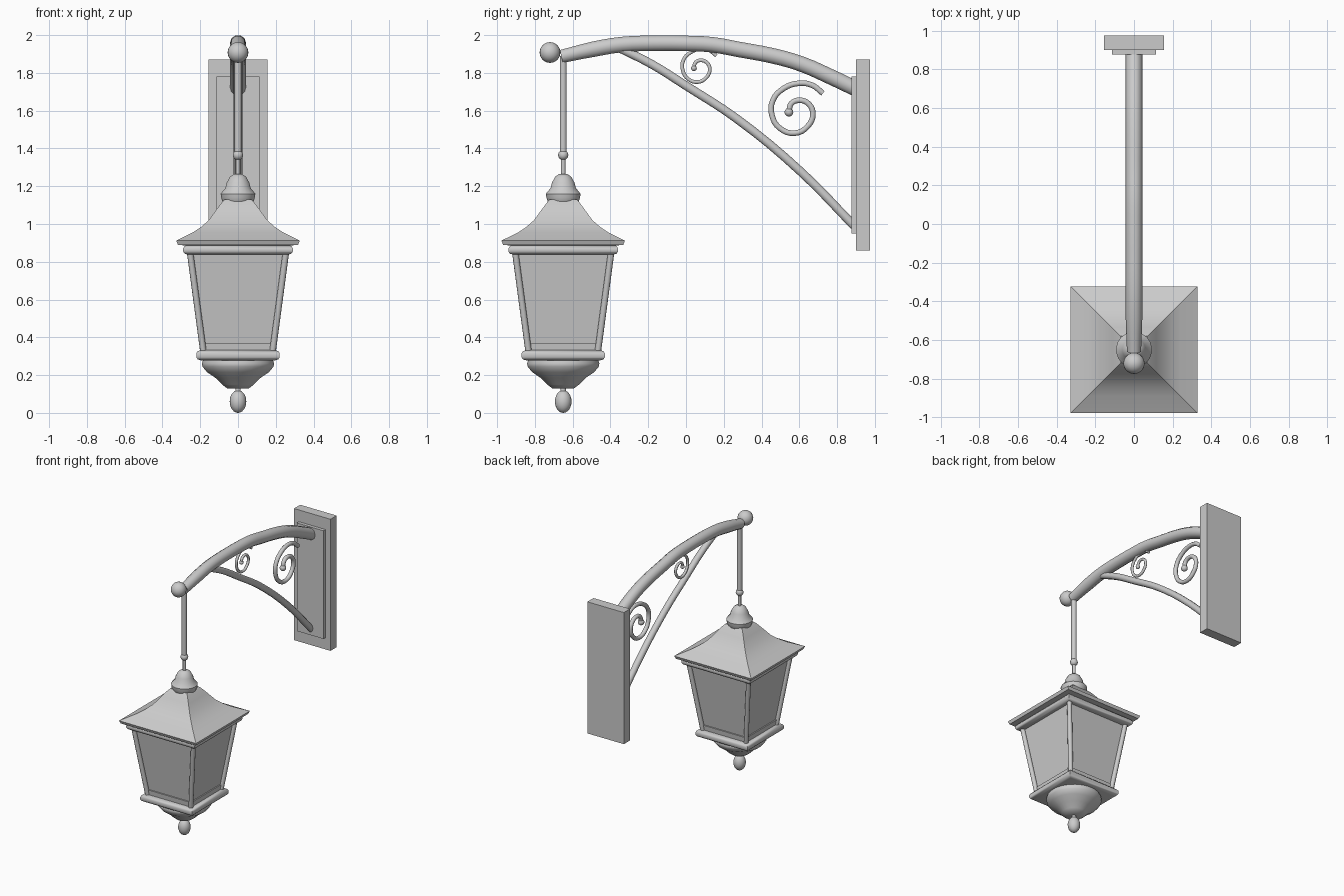
import bpy, math
from mathutils import Vector

if "Cube" in bpy.data.objects:
    bpy.data.objects.remove(bpy.data.objects["Cube"])

LY = -0.65  # lantern axis in y


def finish(ob, angle=35):
    bpy.ops.object.select_all(action='DESELECT')
    ob.select_set(True)
    bpy.context.view_layer.objects.active = ob
    if ob.type == 'CURVE':
        bpy.ops.object.convert(target='MESH')
        ob = bpy.context.object
    bpy.ops.object.shade_smooth_by_angle(angle=math.radians(angle))
    return ob


def box(name, hx, y0, y1, z0, z1):
    bpy.ops.mesh.primitive_cube_add(size=1, location=(0, (y0 + y1) / 2, (z0 + z1) / 2))
    ob = bpy.context.object
    ob.name = name
    ob.scale = (2 * hx, y1 - y0, z1 - z0)
    bpy.ops.object.transform_apply(location=False, rotation=False, scale=True)


def loft(name, profile, n, angle=35):
    """Stack rings of (half width, z) about the lantern axis; n=4 gives square rings."""
    k = math.sqrt(2) if n == 4 else 1
    verts, faces = [], []
    for r, z in profile:
        for i in range(n):
            a = 2 * math.pi * (i + 0.5) / n
            verts.append((r * k * math.cos(a), LY + r * k * math.sin(a), z))
    for j in range(len(profile) - 1):
        for i in range(n):
            i2 = (i + 1) % n
            faces.append((j * n + i, j * n + i2, (j + 1) * n + i2, (j + 1) * n + i))
    faces.append(tuple(reversed(range(n))))
    faces.append(tuple(range((len(profile) - 1) * n, len(profile) * n)))
    me = bpy.data.meshes.new(name)
    me.from_pydata(verts, [], faces)
    ob = bpy.data.objects.new(name, me)
    bpy.context.collection.objects.link(ob)
    return finish(ob, angle)


def tube(name, pts, r, taper=1.0, res=4):
    """Round bar through 3D points; taper scales the radius of the first point."""
    cu = bpy.data.curves.new(name, 'CURVE')
    cu.dimensions = '3D'
    cu.bevel_depth, cu.bevel_resolution = r, 3
    cu.resolution_u, cu.use_fill_caps = res, True
    sp = cu.splines.new('BEZIER')
    sp.bezier_points.add(len(pts) - 1)
    for p, co in zip(sp.bezier_points, pts):
        p.co = co
        p.handle_left_type = p.handle_right_type = 'AUTO'
    sp.bezier_points[0].radius = taper
    ob = bpy.data.objects.new(name, cu)
    bpy.context.collection.objects.link(ob)
    return finish(ob, 40)


def ball(name, y, z, r, rz=None):
    bpy.ops.mesh.primitive_uv_sphere_add(segments=20, ring_count=12, radius=r, location=(0, y, z))
    ob = bpy.context.object
    ob.name = name
    ob.scale.z = (rz or r) / r
    finish(ob, 60)


# Wall plate
box("wall_plate", 0.155, 0.90, 0.975, 0.86, 1.87)
box("wall_plate_raised_panel", 0.113, 0.875, 0.905, 0.95, 1.78)

# Curved arm, brace and end ball
arm = [(-.66, 1.887), (-.487, 1.926), (-.34, 1.95), (-.17, 1.957), (0, 1.956), (.14, 1.949),
       (.28, 1.924), (.465, 1.889), (.614, 1.846), (.76, 1.782), (.895, 1.718)]
tube("arm", [(0, y, z) for y, z in arm], 0.043, 0.85, 3)
brace = [(-.37, 1.94), (-.18, 1.845), (0, 1.732), (.265, 1.56), (.61, 1.275), (.89, .99)]
tube("brace", [(0, y, z) for y, z in brace], 0.024)
ball("arm_end_ball", -0.72, 1.908, 0.055)

# Two scrolls share one spiral, offsets from the centre bead
spiral = [(.18, .10), (.122, .143), (.053, .153), (-.026, .127), (-.085, .063), (-.09, -.016),
          (-.048, -.085), (.032, -.111), (.10, -.074), (.127, -.01), (.106, .042), (.058, .063),
          (.012, .045), (0, 0)]
for name, cy, cz, s in (("large_scroll", .545, 1.592, 1), ("small_scroll", .042, 1.825, .66)):
    tube(name, [(0, cy + s * a, cz + s * b) for a, b in spiral], 0.0155 * s)
    ball(name + "_bead", cy, cz, 0.023 * s)

# Hanging rod
tube("hanging_rod", [(0, LY, 1.89), (0, LY, 1.36)], 0.019, res=1)
ball("rod_ball", LY, 1.365, 0.027)
tube("rod_link", [(0, LY, 1.37), (0, LY, 1.24)], 0.012, res=1)

# Lantern top
loft("roof_cap", [(.07, 1.10), (.082, 1.115), (.09, 1.14), (.093, 1.16), (.068, 1.19), (.06, 1.22),
                  (.043, 1.25), (.022, 1.265)], 20, 45)
loft("roof", [(.27, .885), (.318, .89), (.327, .912), (.24, .955), (.195, .985), (.155, 1.02),
              (.115, 1.075), (.085, 1.115), (.07, 1.13)], 4)
loft("upper_moulding", [(.265, .838), (.283, .843), (.291, .856), (.291, .87), (.283, .882),
                        (.268, .892)], 4, 50)

# Glazed body: panes, corner bars and bottom rail
loft("glass", [(.176, .32), (.248, .85)], 4)
loft("bottom_rail", [(.186, .32), (.192, .37)], 4)
for sx in (-1, 1):
    for sy in (-1, 1):
        top = Vector((sx * .254, LY + sy * .254, .85))
        low = Vector((sx * .183, LY + sy * .183, .32))
        tube("corner_bar", [low, top], 0.017, res=1)

# Lantern base
loft("lower_moulding", [(.195, .278), (.213, .283), (.221, .295), (.221, .315), (.213, .327),
                        (.195, .332)], 4, 50)
loft("base_bowl", [(.058, .13), (.085, .15), (.12, .185), (.165, .215), (.19, .245), (.193, .262),
                   (.185, .285)], 24, 45)
ball("bottom_finial", LY, 0.06, 0.044, 0.06)
loft("finial_neck", [(.015, .10), (.015, .14)], 12)
